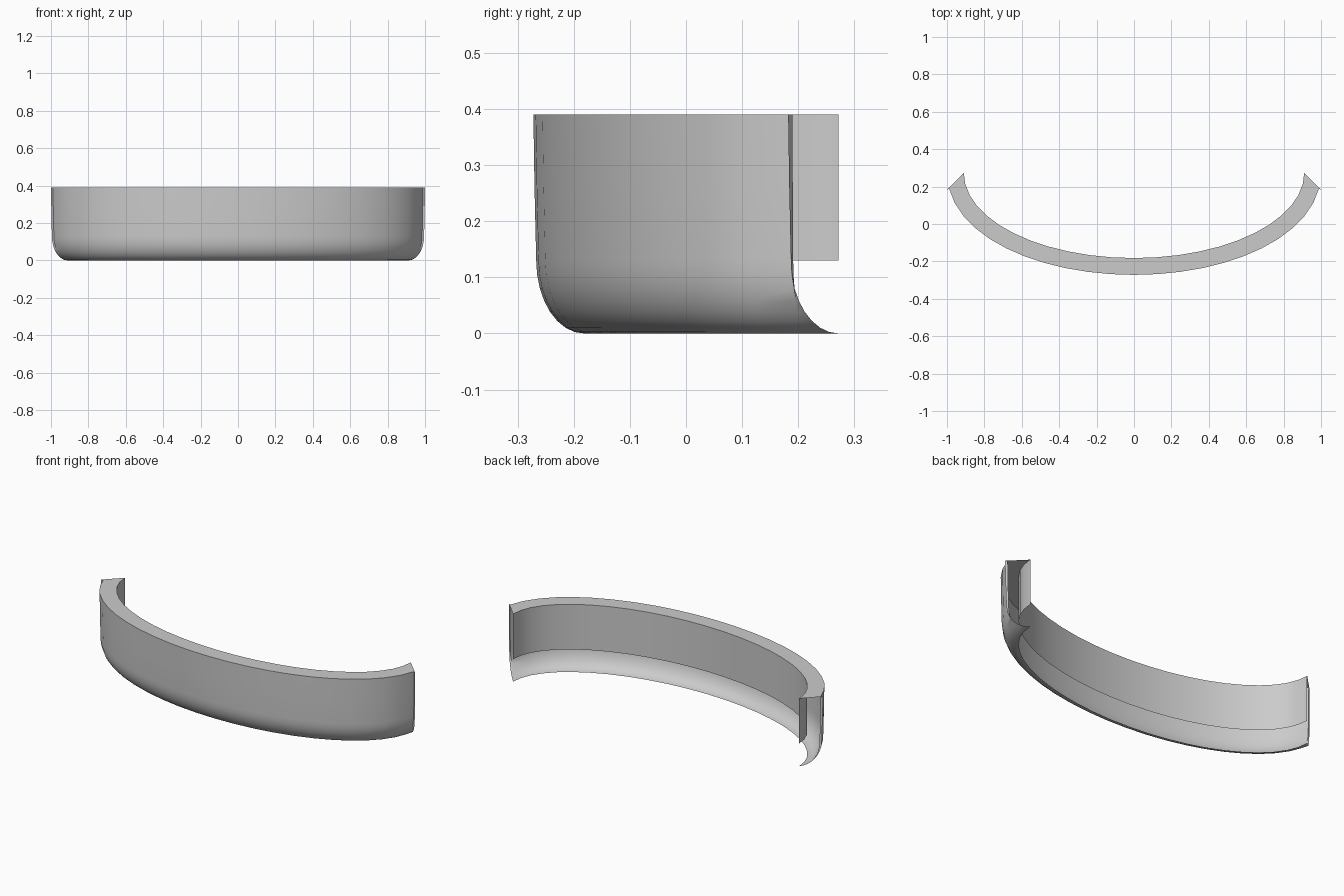
import bpy, bmesh, math
from mathutils import Vector

cube = bpy.data.objects.get("Cube")
if cube:
    bpy.data.objects.remove(cube, do_unlink=True)

HALF_WIDTH, DEPTH, BACK_Y = 0.91, 0.454, 0.272
STEPS = 24

grey = bpy.data.materials.new("light grey")
grey.use_nodes = True
colour = (0.6, 0.6, 0.6, 1.0)
grey.diffuse_color = colour
grey.node_tree.nodes["Principled BSDF"].inputs["Base Color"].default_value = colour

# Cross-section as (outward offset, height): inner wall, flat rim,
# slightly tapered outer wall, then the curl back under
profile = [(0, 0.13), (0, 0.39), (0.09, 0.39), (0.088, 0.26), (0.085, 0.13)]
for i in range(1, 9):
    a = math.pi / 2 * i / 8
    profile.append((0.085 * math.cos(a), 0.13 * (1 - math.sin(a))))


def path_frame(i):
    """Point on the half-ellipse path and the direction its section extends."""
    t = math.pi * i / STEPS
    c, s = math.cos(t), math.sin(t)
    point = Vector((HALF_WIDTH * c, BACK_Y - DEPTH * s, 0))
    if i in (0, STEPS):
        # Both ends are cut on a diagonal mitre
        return point, Vector((math.copysign(1, c), -1, 0))
    return point, Vector((c / HALF_WIDTH, -s / DEPTH, 0)).normalized()


# Sweep the open section along the path, leaving ends and underside open;
# the winding turns the rim upward and the outer wall outward
bm = bmesh.new()
rings = []
for i in range(STEPS + 1):
    point, out = path_frame(i)
    rings.append([bm.verts.new(point + out * d + Vector((0, 0, z)))
                  for d, z in profile])
for r0, r1 in zip(rings, rings[1:]):
    for j in range(len(profile) - 1):
        bm.faces.new((r0[j], r1[j], r1[j + 1], r0[j + 1]))

mesh = bpy.data.meshes.new("curved_front_panel")
bm.to_mesh(mesh)
bm.free()
mesh.materials.append(grey)
panel = bpy.data.objects.new("curved_front_panel", mesh)
bpy.context.collection.objects.link(panel)

# Smooth walls with crisp rim edges
bpy.ops.object.select_all(action='DESELECT')
panel.select_set(True)
bpy.context.view_layer.objects.active = panel
bpy.ops.object.shade_smooth_by_angle(angle=math.radians(40))
